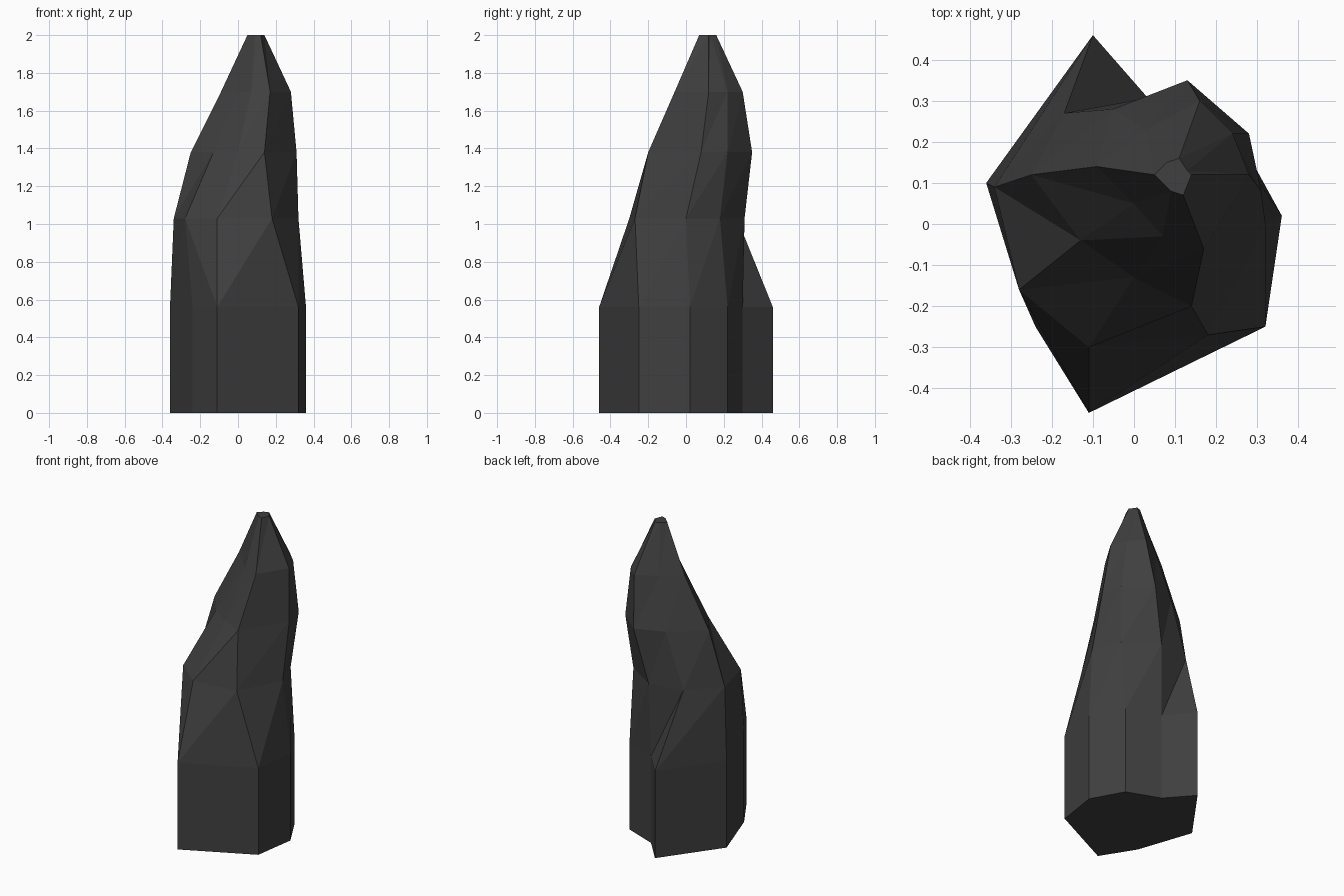
import bpy
import bmesh

default_cube = bpy.data.objects.get("Cube")
if default_cube:
    bpy.data.objects.remove(default_cube, do_unlink=True)

# Dark stone
stone = bpy.data.materials.new("dark_stone")
stone.use_nodes = True
colour = (.05, .05, .05, 1)
stone.diffuse_color = colour
shader = next(n for n in stone.node_tree.nodes if n.type == "BSDF_PRINCIPLED")
shader.inputs["Base Color"].default_value = colour
shader.inputs["Roughness"].default_value = .9

# Eight-sided outlines, counter-clockwise from the front corner
foot = [(-.11, -.46), (.32, -.25), (.36, .02), (.25, .22),
        (.04, .3), (-.1, .46), (-.36, .1), (-.24, -.25)]
waist = [(-.11, -.3), (.18, -.27), (.32, 0), (.25, .18),
         (.05, .31), (-.17, .27), (-.34, .09), (-.28, -.16)]
chest = [(0, -.13), (.14, -.2), (.31, .08), (.28, .22),
         (.13, .35), (-.05, .28), (-.25, .12), (-.13, -.04)]
neck = [(.07, -.03), (.17, -.06), (.28, .12), (.24, .22),
        (.16, .3), (.03, .23), (-.09, .14), (0, .05)]
tip = [(.09, .08), (.12, .07), (.14, .12), (.13, .13),
       (.11, .16), (.08, .15), (.05, .12), (.07, .1)]
levels = [(0, foot), (.56, foot), (1.03, waist), (1.38, chest), (1.7, neck), (2, tip)]


def bridge(bm, lower, upper, flipped=()):
    """Join two rings with triangle pairs; flipped sides use the other diagonal."""
    count = len(lower)
    for i in range(count):
        j = (i + 1) % count
        if i in flipped:
            bm.faces.new((lower[i], lower[j], upper[i]))
            bm.faces.new((lower[j], upper[j], upper[i]))
        else:
            bm.faces.new((lower[i], lower[j], upper[j]))
            bm.faces.new((lower[i], upper[j], upper[i]))


# Leaning rock spire, lofted through the outlines
bm = bmesh.new()
rings = [[bm.verts.new((x, y, z)) for x, y in outline] for z, outline in levels]
for index, (lower, upper) in enumerate(zip(rings, rings[1:])):
    bridge(bm, lower, upper, flipped=(7,) if index == 1 else ())
bm.faces.new(list(reversed(rings[0])))
bm.faces.new(rings[-1])

mesh = bpy.data.meshes.new("rock_spire")
bm.to_mesh(mesh)
bm.free()
mesh.materials.append(stone)
spire = bpy.data.objects.new("rock_spire", mesh)
bpy.context.scene.collection.objects.link(spire)
